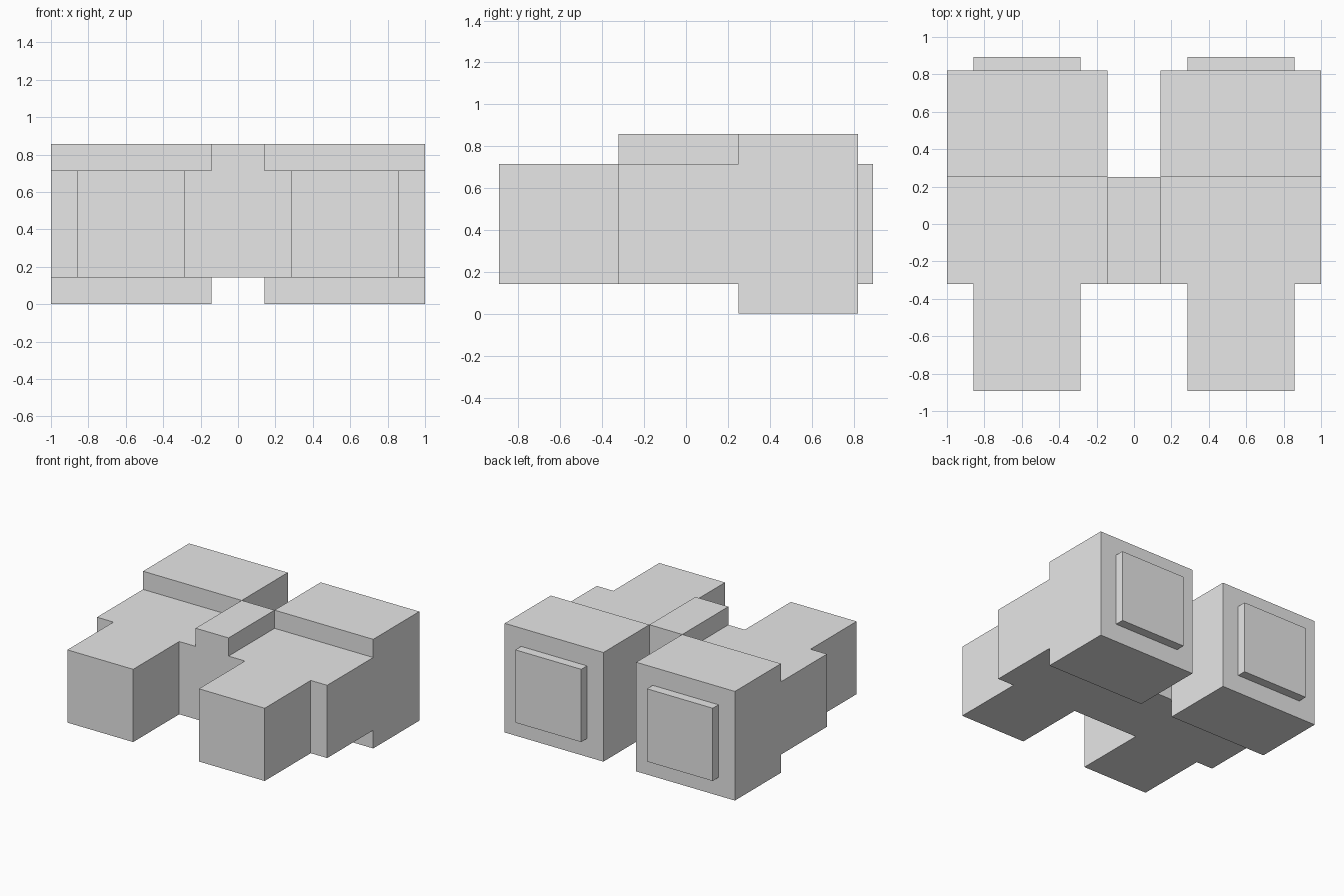
import bpy
from mathutils import Vector

if "Cube" in bpy.data.objects:
    bpy.data.objects.remove(bpy.data.objects["Cube"], do_unlink=True)

U = 1 / 7  # grid module: the whole model is 14 modules wide

grey = bpy.data.materials.new("light grey")
grey.use_nodes = True
grey.diffuse_color = (0.8, 0.8, 0.8, 1)
grey.node_tree.nodes["Principled BSDF"].inputs["Base Color"].default_value = (0.8, 0.8, 0.8, 1)


def block(name, low, high):
    """Flat-sided box between two corners given in modules."""
    low, high = Vector(low) * U, Vector(high) * U
    bpy.ops.mesh.primitive_cube_add(size=1)
    obj = bpy.context.object
    obj.name = obj.data.name = name
    for v in obj.data.vertices:
        v.co = [(a + b) / 2 + c * (b - a) for a, b, c in zip(low, high, v.co)]
    obj.data.materials.append(grey)
    return obj


def block_pair(name, x, y, z):
    """Matching boxes on the left (+x) and right (-x) sides."""
    block("left_" + name, (x[0], y[0], z[0]), (x[1], y[1], z[1]))
    block("right_" + name, (-x[1], y[0], z[0]), (-x[0], y[1], z[1]))


# Depth stations, from front to back
FRONT, MIDDLE, REAR, REAR_END, BACK = -6.25, -2.25, 1.75, 5.75, 6.25

# Twin barrels: narrow front, wider middle, tall rear and raised end panel
block_pair("front_barrel", (2, 6), (FRONT, MIDDLE), (1, 5))
block_pair("middle_body", (1, 7), (MIDDLE, REAR), (1, 5))
block_pair("rear_housing", (1, 7), (REAR, REAR_END), (0, 6))
block_pair("rear_panel", (2, 6), (REAR_END, BACK), (1, 5))

# Central bridge joining the two sides
block("bridge", (-1, MIDDLE, 1), (1, REAR, 6))
